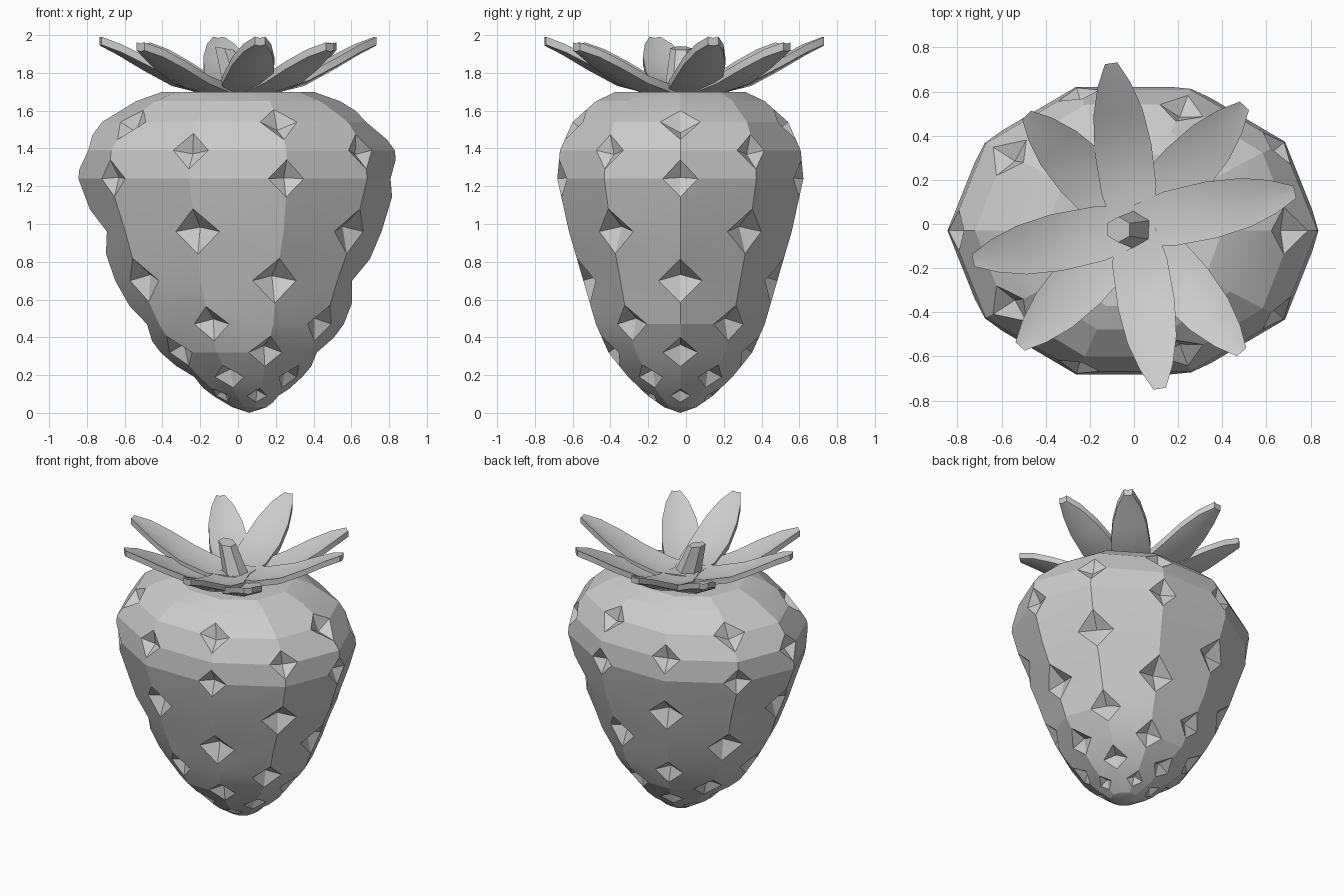
import bpy, bmesh
from math import sin, cos, pi, radians
from mathutils import Vector

if "Cube" in bpy.data.objects:
    bpy.data.objects.remove(bpy.data.objects["Cube"])

CY = -0.03


def finish(name, bm, angle=30):
    bmesh.ops.recalc_face_normals(bm, faces=bm.faces[:])
    me = bpy.data.meshes.new(name)
    bm.to_mesh(me)
    bm.free()
    ob = bpy.data.objects.new(name, me)
    bpy.context.collection.objects.link(ob)
    bpy.ops.object.select_all(action='DESELECT')
    ob.select_set(True)
    bpy.context.view_layer.objects.active = ob
    bpy.ops.object.shade_smooth_by_angle(angle=radians(angle))
    return ob


# Fruit: ten-sided loft (z, x radius, y radius, x centre, pit phase or None)
rings = [
    (1.70, .40, .36, 0, None), (1.65, .54, .47, 0, None),
    (1.54, .72, .60, 0, 0), (1.39, .83, .67, 0, 1),
    (1.24, .845, .685, 0, 0), (0.96, .75, .62, .01, 1),
    (0.70, .65, .54, 0, 0), (0.47, .54, .47, .02, 1),
    (0.32, .43, .40, .02, 0), (0.19, .30, .29, .04, 1),
    (0.09, .18, .18, .05, 0), (0.03, .09, .09, .06, None)]
N = 10
bm = bmesh.new()
loops = [[bm.verts.new((cx + rx * cos(2 * pi * i / N), CY + ry * sin(2 * pi * i / N), z))
          for i in range(N)] for z, rx, ry, cx, p in rings]
for a, b in zip(loops, loops[1:]):
    for i in range(N):
        j = (i + 1) % N
        bm.faces.new((a[i], a[j], b[j], b[i]))
top = bm.verts.new((0, CY, 1.70))
tip = bm.verts.new((.06, CY, 0))
for i in range(N):
    j = (i + 1) % N
    bm.faces.new((loops[0][j], loops[0][i], top))
    bm.faces.new((loops[-1][i], loops[-1][j], tip))
bmesh.ops.recalc_face_normals(bm, faces=bm.faces[:])
bm.normal_update()

# Seed pits: cut alternate corners, then push the middle of each cut inwards
pits = [(v, r[1]) for r, lp in zip(rings, loops) if r[4] is not None
        for k, v in enumerate(lp) if k % 2 == r[4]]
for v, rx in pits:
    n, co = v.normal.copy(), v.co.copy()
    size = min(.125, .5 * min(e.calc_length() for e in v.link_edges) + .03 * rx)
    res = bmesh.ops.bevel(bm, geom=[v], offset=size, offset_type='OFFSET', segments=1,
                          profile=.5, affect='VERTICES', clamp_overlap=True)
    poked = bmesh.ops.poke(bm, faces=res['faces'])
    for c in poked['verts']:
        c.co = co - n * size * .7
finish("fruit", bm, 14)


# Leaves: pointed strips lying flat, then curling up, with raised edges
def leaf(name, angle, length, lift, drop):
    # fraction along, half width, height
    prof = [(0, .09, 0), (.22, .125, -.04), (.48, .13, .15), (.70, .112, .50),
            (.87, .075, .80), (1, .028, 1)]
    bm = bmesh.new()
    d = Vector((cos(angle), sin(angle), 0))
    s = Vector((-d.y, d.x, 0))
    rows = []
    for t, w, h in prof:
        c = Vector((0, CY + .02, 1.735 - drop + lift * h)) + d * length * t
        up = Vector((0, 0, .03 * min(1, t * 3) * w / .13))
        rows.append([[bm.verts.new(c + s * w * k + up * abs(k) + Vector((0, 0, -.042 * q)))
                      for k in (-1, 0, 1)] for q in (0, 1)])
    for a, b in zip(rows, rows[1:]):
        for k in (0, 1):
            for q in (0, 1):
                bm.faces.new((a[q][k], a[q][k + 1], b[q][k + 1], b[q][k]))
        for k in (0, 2):
            bm.faces.new((a[0][k], a[1][k], b[1][k], b[0][k]))
    for r in (rows[0], rows[-1]):
        bm.faces.new(r[0] + r[1][::-1])
    finish(name, bm)


for i, deg in enumerate((12, 98, 192, 279)):
    leaf(f"upper_leaf_{i + 1}", radians(deg), .745, .25, 0)
for i, (deg, ln) in enumerate(((47.5, .74), (134, .70), (226.5, .75), (310.5, .75))):
    leaf(f"lower_leaf_{i + 1}", radians(deg), ln, .235, .015)

# Stem: short leaning six-sided stub
bm = bmesh.new()
lo, hi = ([bm.verts.new((cx + r * cos(pi * i / 3 + .5), -.025 + r * sin(pi * i / 3 + .5),
                         z + t * cos(pi * i / 3 + .5)))
           for i in range(6)]
          for cx, r, z, t in ((.01, .09, 1.69, 0), (-.07, .058, 1.93, -.01)))
for i in range(6):
    j = (i + 1) % 6
    bm.faces.new((lo[i], lo[j], hi[j], hi[i]))
bm.faces.new(hi)
bm.faces.new(lo[::-1])
finish("stem", bm)
